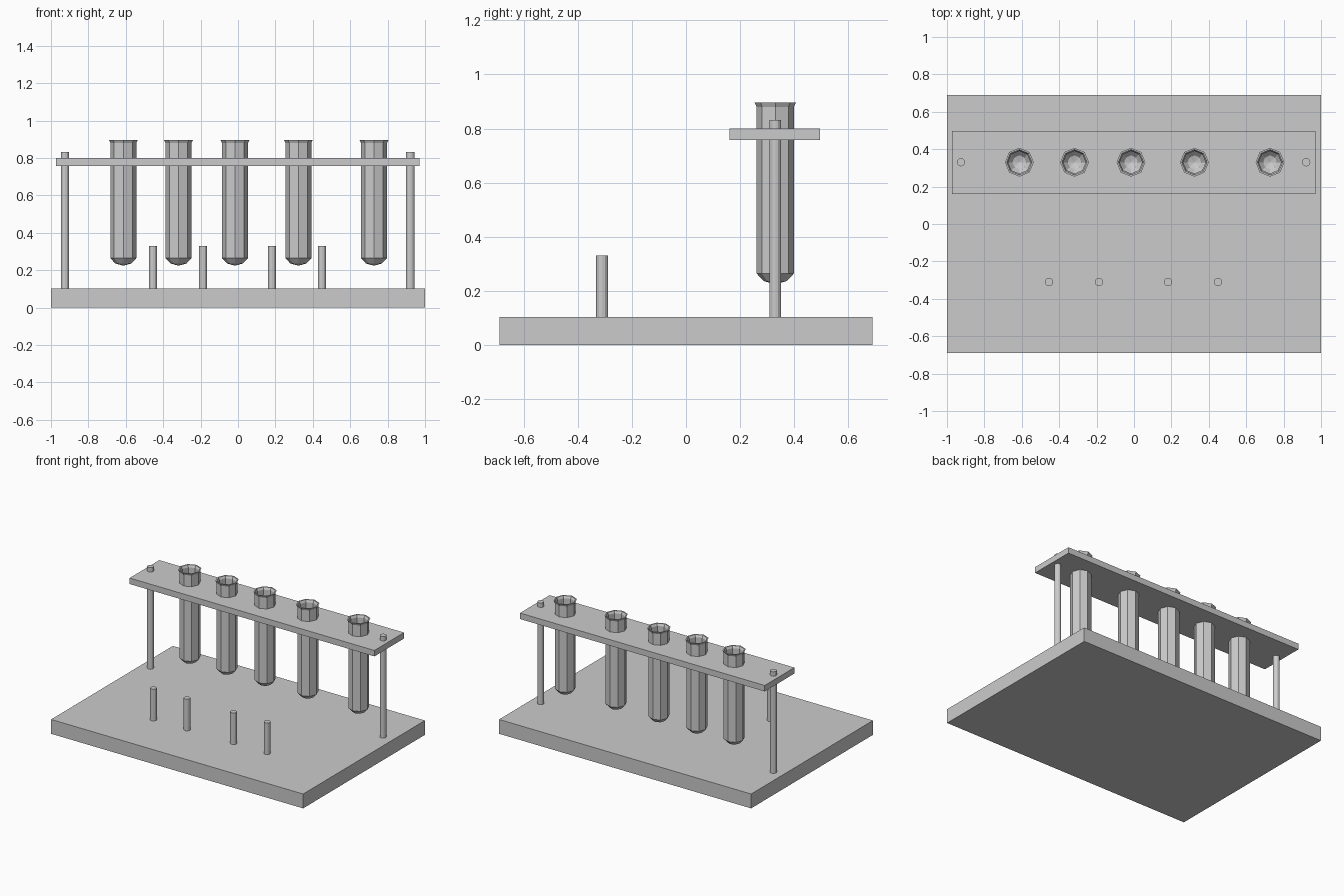
import bpy, bmesh, math

if "Cube" in bpy.data.objects:
    bpy.data.objects.remove(bpy.data.objects["Cube"])

SHELF_Y = 0.33
TUBE_X = [-0.613, -0.318, -0.016, 0.323, 0.727]
PEG_X = [-0.454, -0.187, 0.182, 0.449]


def make_object(name, bm):
    bmesh.ops.recalc_face_normals(bm, faces=bm.faces)
    mesh = bpy.data.meshes.new(name)
    bm.to_mesh(mesh)
    bm.free()
    ob = bpy.data.objects.new(name, mesh)
    bpy.context.collection.objects.link(ob)
    return ob


def box(name, lo, hi):
    bm = bmesh.new()
    bmesh.ops.create_cube(bm, size=1)
    for v in bm.verts:
        v.co = [(a + b) / 2 + c * (b - a) for a, b, c in zip(lo, hi, v.co)]
    return make_object(name, bm)


def lathe(name, profile, x, y, sides):
    """Revolve (radius, height) points; zero radius closes to a pole."""
    bm = bmesh.new()
    rings = []
    for r, z in profile:
        if r == 0:
            rings.append([bm.verts.new((x, y, z))] * sides)
        else:
            rings.append([bm.verts.new((x + r * math.cos(math.tau * i / sides),
                                        y + r * math.sin(math.tau * i / sides), z))
                          for i in range(sides)])
    for a, b in zip(rings, rings[1:]):
        for i in range(sides):
            j = (i + 1) % sides
            bm.faces.new(list(dict.fromkeys((a[i], a[j], b[j], b[i]))))
    return make_object(name, bm)


def rod(name, x, y, r, z0, z1, sides):
    return lathe(name, [(0, z0), (r, z0), (r, z1), (0, z1)], x, y, sides)


# Base board and tube shelf
box("base", (-1, -0.69, 0), (1, 0.69, 0.103))
shelf = box("shelf", (-0.972, 0.16, 0.757), (0.97, 0.496, 0.80))

# Shelf posts
for side, x in (("left", -0.925), ("right", 0.921)):
    rod(side + "_post", x, SHELF_Y, 0.022, 0.10, 0.832, 12)

# Short drying pegs
for i, x in enumerate(PEG_X):
    rod(f"drying_peg_{i + 1}", x, -0.31, 0.022, 0.10, 0.33, 12)

# Hollow tubes with flared lip, each in a hole through the shelf
tube_profile = [(0, 0.224), (0.043, 0.236), (0.069, 0.264), (0.069, 0.88),
                (0.077, 0.896), (0.068, 0.896), (0.060, 0.88),
                (0.060, 0.27), (0.037, 0.245), (0, 0.235)]
for i, x in enumerate(TUBE_X):
    lathe(f"test_tube_{i + 1}", tube_profile, x, SHELF_Y, 8)
    cutter = rod(f"hole_cutter_{i + 1}", x, SHELF_Y, 0.066, 0.70, 0.86, 8)
    cutter.hide_render = True
    cutter.hide_set(True)
    hole = shelf.modifiers.new(f"hole_{i + 1}", 'BOOLEAN')
    hole.operation = 'DIFFERENCE'
    hole.solver = 'EXACT'
    hole.object = cutter
